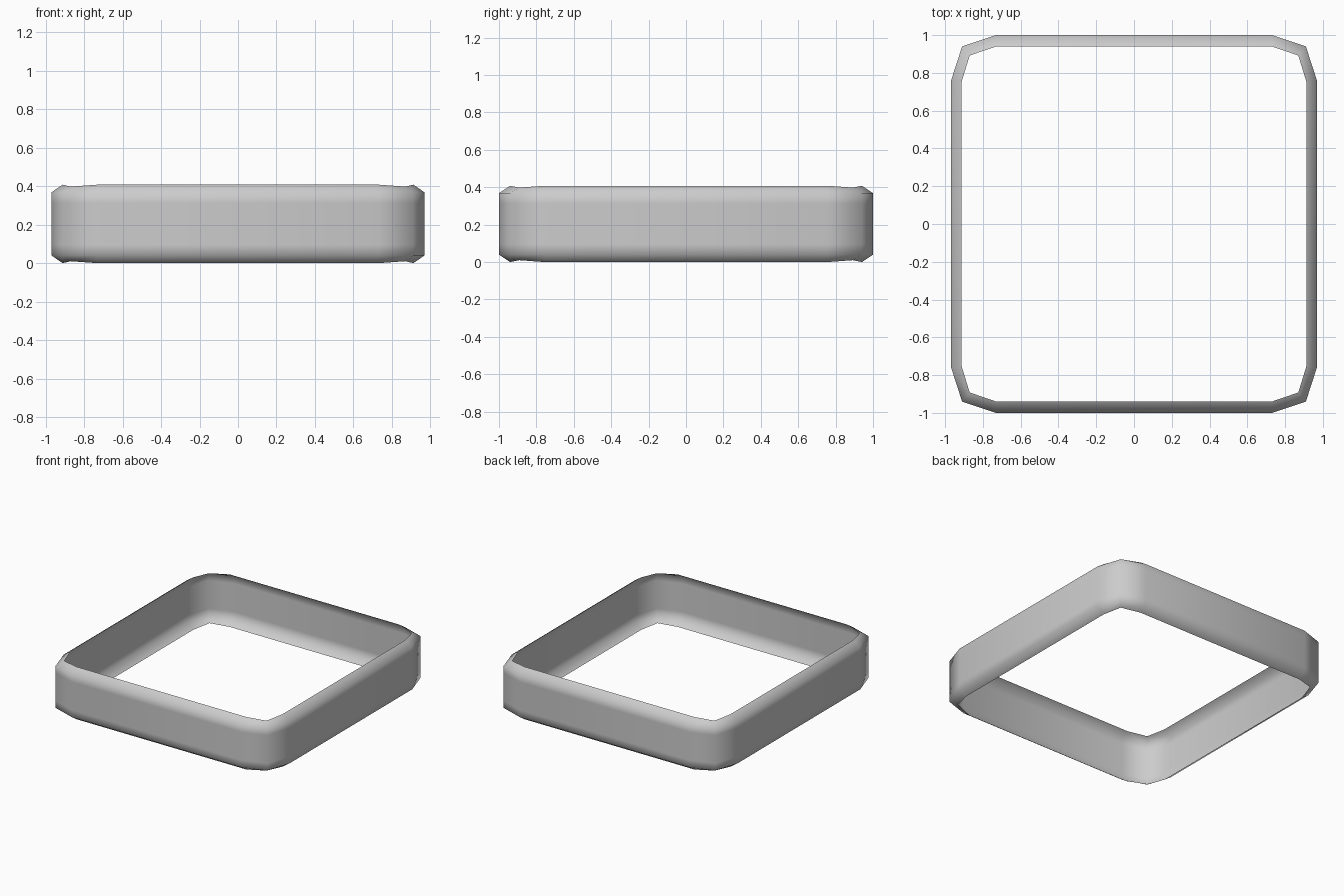
import bpy, bmesh

if "Cube" in bpy.data.objects:
    bpy.data.objects.remove(bpy.data.objects["Cube"])

H = 0.408
# one quadrant of the outline: outer wall and inner lip (x, y, lip drop)
OUTER = [(0.97, 0.755), (0.91, 0.94), (0.73, 1.0)]
LIP = [(0.912, 0.755, 0.0), (0.87, 0.892, 0.01), (0.73, 0.94, 0.0)]


def around(quad):
    """Repeat a quadrant of points around all four corners."""
    loop = []
    for sx, sy in ((1, 1), (-1, 1), (-1, -1), (1, -1)):
        pts = quad if sx * sy > 0 else quad[::-1]
        loop += [(p[0] * sx, p[1] * sy, *p[2:]) for p in pts]
    return loop


outer, lip = around(OUTER), around(LIP)
rings = [[(x, y, d) for x, y, d in lip]]
rings += [[(x, y, z) for x, y in outer] for z in (0.04, 0.095, H - 0.095, H - 0.04)]
rings += [[(x, y, H - d) for x, y, d in lip]]

# open band: a single-walled shell with turned-in lips
bm = bmesh.new()
loops = [[bm.verts.new(p) for p in r] for r in rings]
n = len(outer)
for a, b in zip(loops, loops[1:]):
    for i in range(n):
        j = (i + 1) % n
        f = bm.faces.new((a[i], a[j], b[j], b[i]))
        f.smooth = True
mesh = bpy.data.meshes.new("frame_band")
bm.to_mesh(mesh)
bm.free()
band = bpy.data.objects.new("frame_band", mesh)
bpy.context.collection.objects.link(band)
